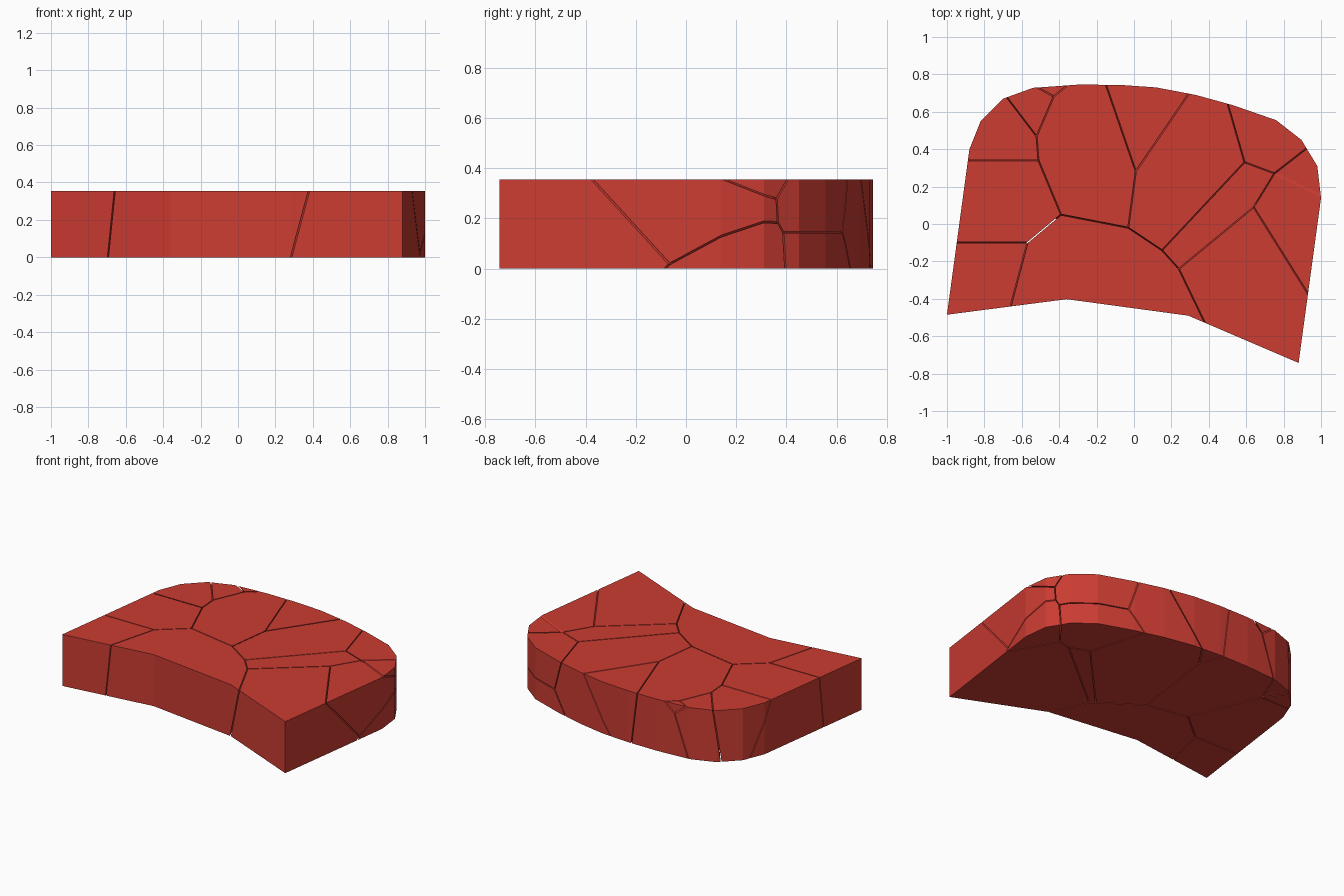
import bpy, bmesh
from mathutils import Vector

if "Cube" in bpy.data.objects:
    bpy.data.objects.remove(bpy.data.objects["Cube"])

TOP = 0.355
GAP = 0.003   # crack half width

# Slab outline, seen from above
OUTLINE = [(-1, -.485), (-.36, -.402), (.29, -.49), (.88, -.743), (1, .14),
           (.98, .31), (.895, .45), (.76, .555), (.53, .635), (.33, .69),
           (.12, .73), (-.08, .744), (-.30, .745), (-.54, .728), (-.70, .67),
           (-.82, .55), (-.88, .40)]

# Shard seeds (x, y, z direction and weight): each shard keeps the space
# where its own weighted value is the largest
SEEDS = {
    "front_middle": (0, 0, 0, 0),
    "front_left": (-.967, .256, .095, -.525),
    "left": (-.968, 1.161, 0, -.436),
    "back_left": (-.968, 1.599, .2, -.585),
    "back_left_wedge": (-.417, 2.019, .1, -.495),
    "back_left_chip": (-.22, 2.375, .4, -.653),
    "centre_left": (.330, 1.699, -.15, .0437),
    "back_middle": (.725, 1.835, -.1, .0017),
    "centre_right": (1.068, 1.601, -.35, .064),
    "inner_right": (1.416, 1.275, -.3, -.0339),
    "front_right": (1.764, .853, -.376, -.2187),
    "right": (1.933, .959, -.258, -.3363),
    "back_right": (1.595, 1.753, -.2, -.2975),
    "right_chip": (2.039, 1.182, .28, -.476),
    "lower_right": (2.333, 1.174, -.758, -.879),
    "lower_back_right": (1.595, 1.753, -.7, -.4025),
}

mat = bpy.data.materials.new("red_clay")
mat.diffuse_color = (0.6, 0.045, 0.032, 1)
mat.use_nodes = True
mat.node_tree.nodes["Principled BSDF"].inputs["Base Color"].default_value = mat.diffuse_color


def slab():
    """Whole slab extruded from the outline."""
    bm = bmesh.new()
    base = bm.faces.new([bm.verts.new((x, y, 0)) for x, y in OUTLINE])
    ext = bmesh.ops.extrude_face_region(bm, geom=[base], use_keep_orig=True)
    verts = [g for g in ext["geom"] if isinstance(g, bmesh.types.BMVert)]
    bmesh.ops.translate(bm, verts=verts, vec=(0, 0, TOP))
    bmesh.ops.recalc_face_normals(bm, faces=bm.faces)
    return bm


def trim(bm, normal, offset):
    """Keep the half where normal . p + offset > GAP and cap the cut."""
    size = normal.length
    n = normal / size
    bmesh.ops.bisect_plane(bm, geom=bm.verts[:] + bm.edges[:] + bm.faces[:],
                           dist=1e-5, plane_co=n * (GAP - offset / size),
                           plane_no=n, clear_inner=True)
    rim = [e for e in bm.edges if e.is_boundary]
    if rim:
        bmesh.ops.holes_fill(bm, edges=rim, sides=0)


# Cut one shard per seed
for name, (a, b, c, d) in SEEDS.items():
    bm = slab()
    for other, (a2, b2, c2, d2) in SEEDS.items():
        if other != name and bm.faces:
            trim(bm, Vector((a - a2, b - b2, c - c2)),
                 (d - d2) - (c - c2) * TOP)
    if bm.faces:
        bmesh.ops.recalc_face_normals(bm, faces=bm.faces)
        mesh = bpy.data.meshes.new(name + "_shard")
        bm.to_mesh(mesh)
        mesh.materials.append(mat)
        obj = bpy.data.objects.new(name + "_shard", mesh)
        bpy.context.collection.objects.link(obj)
    bm.free()
